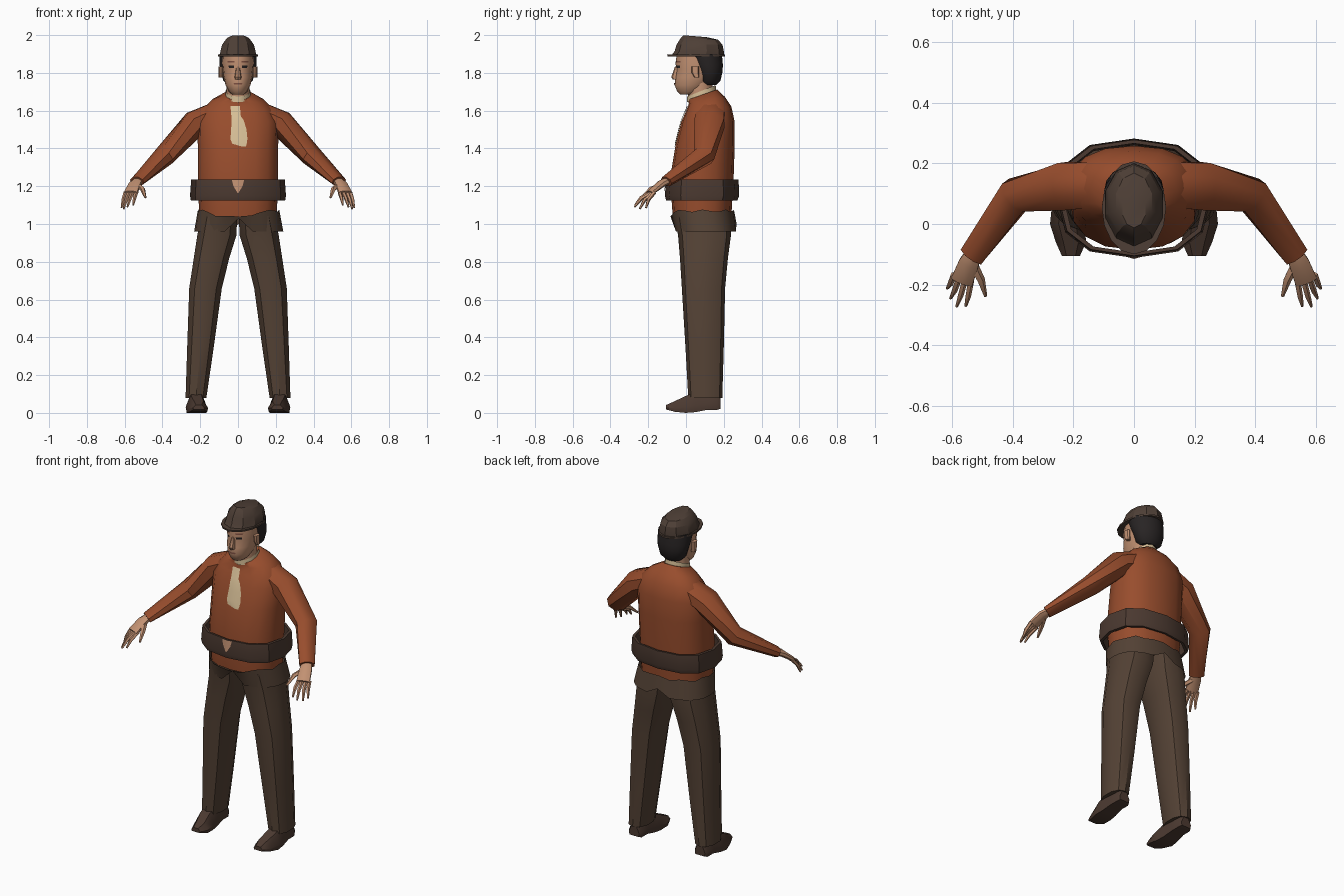
import bpy, bmesh, math
from mathutils import Vector
from mathutils.bvhtree import BVHTree

cube = bpy.data.objects.get("Cube")
if cube:
    bpy.data.objects.remove(cube)


def material(name, rgb):
    lin = [((c / 255 + 0.055) / 1.055) ** 2.4 for c in rgb] + [1]
    m = bpy.data.materials.new(name)
    m.diffuse_color = lin
    m.use_nodes = True
    bsdf = m.node_tree.nodes["Principled BSDF"]
    bsdf.inputs["Base Color"].default_value = lin
    bsdf.inputs["Roughness"].default_value = 0.9
    return m


RUST = material("rust wool", (152, 77, 45))
BROWN = material("brown trousers", (84, 66, 53))
LEATHER = material("dark leather", (76, 58, 49))
FELT = material("hat felt", (78, 63, 54))
BLACK = material("black hair", (40, 36, 36))
SKIN = material("skin", (194, 145, 114))
CREAM = material("cream cloth", (214, 190, 150))
LIP = material("lip", (120, 76, 62))


def finish(name, bm, mat, angle=40):
    bmesh.ops.recalc_face_normals(bm, faces=bm.faces)
    me = bpy.data.meshes.new(name)
    bm.to_mesh(me)
    bm.free()
    me.materials.append(mat)
    ob = bpy.data.objects.new(name, me)
    bpy.context.collection.objects.link(ob)
    bpy.ops.object.select_all(action='DESELECT')
    ob.select_set(True)
    bpy.context.view_layer.objects.active = ob
    bpy.ops.object.shade_smooth_by_angle(angle=math.radians(angle))
    return ob


def loft(name, rings, mat, caps=True, closed=False, angle=40):
    """Skin a list of equal point rings."""
    bm = bmesh.new()
    vs = [[bm.verts.new(p) for p in r] for r in rings]
    n = len(vs[0])
    pairs = list(zip(vs, vs[1:])) + ([(vs[-1], vs[0])] if closed else [])
    for a, b in pairs:
        for i in range(n):
            j = (i + 1) % n
            bm.faces.new((a[i], a[j], b[j], b[i]))
    if caps and not closed:
        bm.faces.new(vs[0])
        bm.faces.new(vs[-1])
    return finish(name, bm, mat, angle)


def oval(z, x0, x1, y0, y1, n=12, square=1.0, tilt=0.0):
    """Level ring given by its extents; the first point faces front."""
    pts = []
    for i in range(n):
        a = math.tau * i / n
        sx, cy = math.sin(a), -math.cos(a)
        x = math.copysign(abs(sx) ** square, sx) * (x1 - x0) / 2
        y = math.copysign(abs(cy) ** square, cy) * (y1 - y0) / 2
        pts.append(Vector((x + (x0 + x1) / 2, y + (y0 + y1) / 2, z + tilt * y)))
    return pts


def stack(name, rows, mat, square=1.0, n=12, **kw):
    """Loft of centred ovals: (z, half width, front, back, tilt)."""
    return loft(name, [oval(r[0], -r[1], r[1], r[2], r[3], n, square, (*r, 0)[4])
                       for r in rows], mat, **kw)


def tube(name, path, radii, mat, n=8, side=1):
    """Limb along a path with sideways and upward radii, mirrored by side."""
    pts = [Vector((p[0] * side, p[1], p[2])) for p in path]
    rings = []
    for i, p in enumerate(pts):
        t = (pts[min(i + 1, len(pts) - 1)] - pts[max(i - 1, 0)]).normalized()
        u = t.cross(Vector((0, 0, 1))).normalized()
        v = u.cross(t)
        ru, rv = radii[i]
        rings.append([p + u * ru * math.cos(math.tau * (k + .5) / n)
                      + v * rv * math.sin(math.tau * (k + .5) / n) for k in range(n)])
    return loft(name, rings, mat)


def patch(name, target, rows, mat, lift=0.004):
    """Thin plate laid on the front of a part; rows are (z, left x, right x)."""
    me = target.data
    tree = BVHTree.FromPolygons([v.co for v in me.vertices],
                                [p.vertices for p in me.polygons])
    bm = bmesh.new()
    grid = []
    for z, a, b in rows:
        line = []
        for k in range(5):
            x = a + (b - a) * k / 4
            hit = tree.ray_cast(Vector((x, -1, z)), Vector((0, 1, 0)))[0]
            line.append(bm.verts.new((x, (hit.y if hit else -0.05) - lift, z)))
        grid.append(line)
    for a, b in zip(grid, grid[1:]):
        for k in range(4):
            bm.faces.new((a[k], a[k + 1], b[k + 1], b[k]))
    ob = finish(name, bm, mat)
    return ob


# Jumper body
jumper = stack("jumper_body", [
    (1.04, .205, -.07, .24), (1.24, .213, -.085, .252), (1.42, .213, -.055, .258),
    (1.54, .215, -.025, .258), (1.61, .185, .0, .24, .1), (1.655, .14, .015, .205, .2),
    (1.685, .075, .01, .165, .35)], RUST, square=.85, n=16)
stack("shirt_collar", [(1.675, .068, .005, .16, .4), (1.705, .066, .005, .157, .4)],
      CREAM, caps=False)
patch("neck_scarf", jumper, [
    (1.625, -.04, .01), (1.57, -.035, .015), (1.55, -.035, .03), (1.50, -.036, .045),
    (1.45, -.04, .05), (1.425, -.03, .046), (1.41, .02, .042)], CREAM, .006)

# Trouser hips with a wavy waist and a front notch
hip_low = oval(.96, -.232, .24, -.058, .268, 24, .85)
hip_top = oval(1.07, -.214, .218, -.082, .254, 24, .85)
for i, p in enumerate(hip_top):
    p.z += .007 * math.sin(i * 2.3) - (.03 if p.y < -.04 and abs(p.x) < .12 else 0)
hip_low[0].z = 1.03
hip_low[12].z = 1.0
loft("trouser_hips", [hip_low, hip_top], BROWN, caps=False)

# Belt as a hollow band standing clear of the body
belt = stack("belt", [
    (1.125, .25, -.105, .272), (1.15, .254, -.112, .282), (1.235, .248, -.105, .278),
    (1.235, .232, -.094, .266), (1.125, .232, -.094, .26)], LEATHER,
    square=.8, closed=True, angle=30)
patch("belt_buckle", belt, [(1.232, -.032, .032), (1.2, -.024, .024), (1.165, -.003, .003)], SKIN)

# Head, neck and face
stack("neck", [(1.62, .062, .02, .15), (1.69, .06, .01, .14), (1.75, .06, .01, .14)], SKIN)
head = stack("head", [
    (1.685, .03, -.03, .05), (1.70, .048, -.046, .08), (1.735, .066, -.06, .12),
    (1.775, .076, -.058, .15), (1.82, .081, -.05, .165), (1.85, .084, -.056, .17),
    (1.92, .08, -.045, .17)], SKIN, n=16)
loft("nose", [oval(1.765, -.017, .017, -.07, -.03, 8), oval(1.778, -.018, .018, -.078, -.03, 8),
              oval(1.835, -.009, .009, -.058, -.03, 8)], SKIN)
patch("mouth", head, [(1.747, -.024, .024), (1.738, -.02, .02)], LIP, .003)
for s, side in ((1, "left"), (-1, "right")):
    patch(side + "_eye", head, [(1.838, s * .02, s * .05), (1.826, s * .022, s * .048)], BLACK, .003)
    patch(side + "_eyebrow", head, [(1.862, s * .018, s * .055), (1.855, s * .018, s * .055)], LIP, .003)
    loft(side + "_ear", [oval(z, s * .09 - .013, s * .09 + .013, y, .07, 8)
                         for z, y in ((1.775, .045), (1.80, .03), (1.835, .028))], SKIN)
stack("hair", [
    (1.735, .05, .085, .16), (1.76, .078, .065, .183), (1.81, .092, .05, .194),
    (1.845, .098, .03, .195), (1.90, .098, .0, .19)], BLACK, n=16)

# Hat: pointed brim under a crown
brim = [oval(z, -.106, .106, y, .207, 16) for z, y in ((1.888, -.098), (1.898, -.1))]
loft("hat_brim", brim, FELT, angle=30)
stack("hat_crown", [
    (1.895, .1, -.075, .2), (1.915, .098, -.06, .2), (1.95, .088, -.05, .193),
    (1.982, .062, -.025, .168, -.06), (1.994, .04, -.012, .11, -.08)],
    FELT, n=10, angle=25)

for s, side in ((1, "left"), (-1, "right")):
    # Sleeves
    tube(side + "_sleeve",
         [(.11, .13, 1.588), (.225, .125, 1.535), (.39, .095, 1.36), (.535, -.105, 1.225)],
         [(.08, .065), (.085, .074), (.062, .056), (.045, .029)], RUST, 8, s)

    # Hand: palm, four fingers and a thumb
    tube(side + "_palm", [(.528, -.095, 1.23), (.545, -.13, 1.213), (.568, -.19, 1.165)],
         [(.028, .02), (.036, .02), (.04, .014)], SKIN, 8, s)
    tips = ((.555, -.27, 1.10), (.585, -.272, 1.09), (.605, -.245, 1.08), (.616, -.212, 1.085))
    for k, tip in enumerate(tips):
        root = Vector((.538 + .019 * k, -.185 + .006 * k, 1.168))
        mid = root.lerp(Vector(tip), .55) + Vector((0, -.006, .008))
        tube(f"{side}_finger_{k + 1}", [root, mid, tip],
             [(.011, .011), (.01, .01), (.005, .005)], SKIN, 5, s)
    tube(side + "_thumb", [(.53, -.135, 1.205), (.505, -.185, 1.185), (.49, -.237, 1.14)],
         [(.016, .014), (.014, .012), (.006, .006)], SKIN, 5, s)

    # Trouser legs
    leg = [(.08, .165, .28, .012, .192), (.35, .125, .272, -.003, .2),
           (.66, .082, .262, -.022, .207), (.82, .042, .238, -.032, .222),
           (.94, .004, .22, -.042, .238), (1.04, .0, .2, -.06, .235)]
    loft(side + "_trouser_leg",
         [oval(z, *sorted((s * a, s * b)), f, r, 10, .85) for z, a, b, f, r in leg], BROWN)

    # Shoes, lofted from toe to heel
    shoe = [(-.105, .03, .018, .042), (-.06, .05, .006, .062), (.0, .057, 0, .09),
            (.05, .052, .004, .11), (.11, .044, .016, .11), (.165, .044, .016, .1),
            (.182, .034, .022, .08)]
    rings = []
    for y, hw, lo, hi in shoe:
        cx = .22 - .012 * (y < -.05)
        rings.append([(s * (cx + hw * dx), y, lo + (hi - lo) * dz) for dx, dz in
                      ((-.9, 0), (.9, 0), (1, .35), (.5, 1), (-.5, 1), (-1, .35))])
    loft(side + "_shoe", rings, LEATHER)
